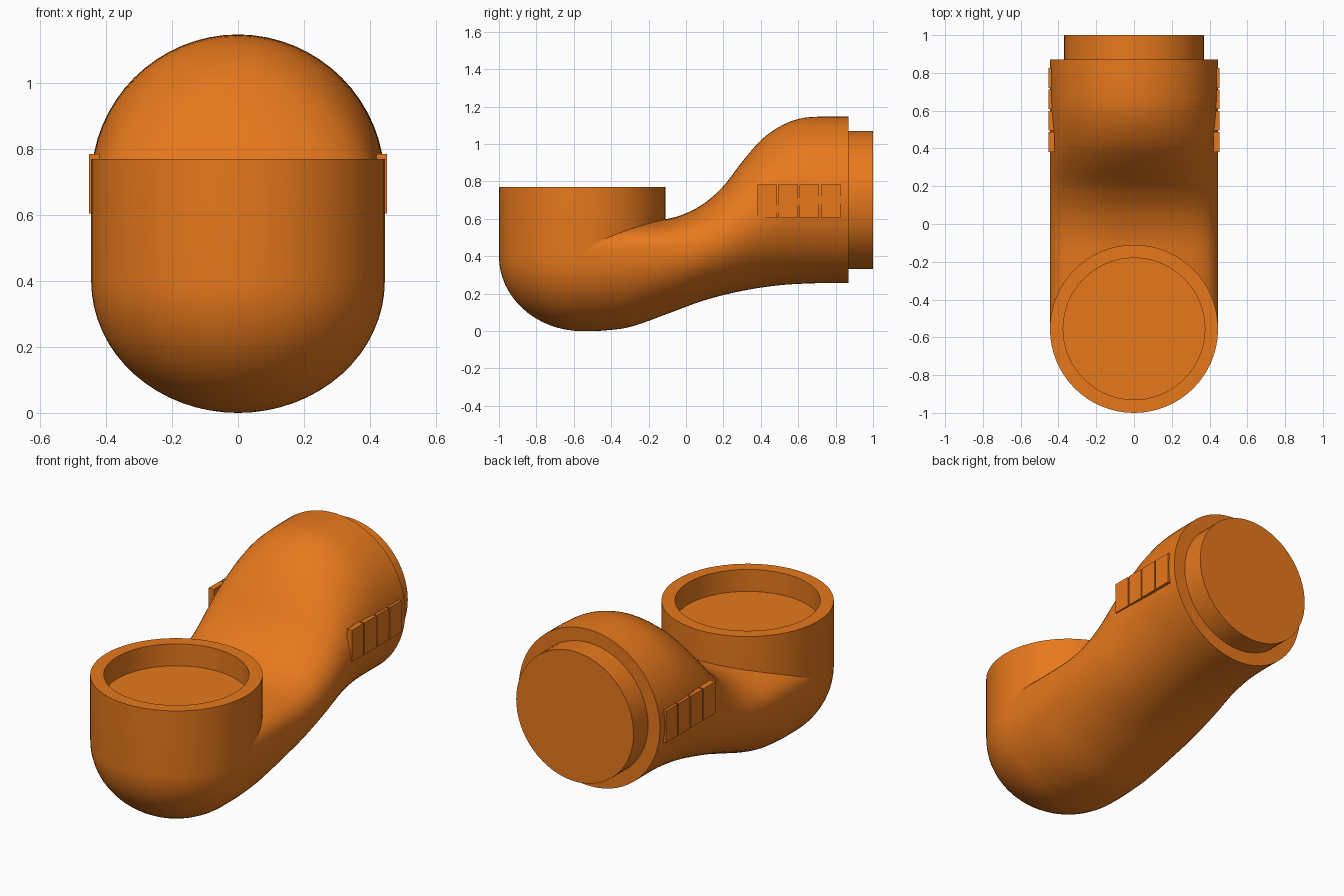
import bpy, bmesh, math
from mathutils import Matrix

if "Cube" in bpy.data.objects:
    bpy.data.objects.remove(bpy.data.objects["Cube"])

R = 0.445          # outer tube radius
CUP_Y = -0.555     # axis of the upright cup
SEG = 64

orange = bpy.data.materials.new("orange_paint")
orange.diffuse_color = (0.8, 0.19, 0.012, 1)
orange.use_nodes = True
orange.node_tree.nodes["Principled BSDF"].inputs["Base Color"].default_value = orange.diffuse_color


def finish(name, bm, angle=35):
    bmesh.ops.recalc_face_normals(bm, faces=bm.faces)
    mesh = bpy.data.meshes.new(name)
    bm.to_mesh(mesh)
    bm.free()
    mesh.materials.append(orange)
    obj = bpy.data.objects.new(name, mesh)
    bpy.context.collection.objects.link(obj)
    bpy.ops.object.select_all(action='DESELECT')
    obj.select_set(True)
    bpy.context.view_layer.objects.active = obj
    bpy.ops.object.shade_smooth_by_angle(angle=math.radians(angle))
    return obj


def loft(name, rings):
    """Skin a list of equal-length point rings and cap both ends."""
    bm = bmesh.new()
    rows = [[bm.verts.new(p) for p in ring] for ring in rings]
    n = len(rows[0])
    for a, b in zip(rows, rows[1:]):
        for i in range(n):
            j = (i + 1) % n
            bm.faces.new((a[i], a[j], b[j], b[i]))
    bm.faces.new(rows[0])
    bm.faces.new(rows[-1])
    return finish(name, bm)


def circle(r, place):
    return [place(r * math.cos(2 * math.pi * i / SEG), r * math.sin(2 * math.pi * i / SEG))
            for i in range(SEG)]


def curve(keys, y):
    """Smooth cubic interpolation through (y, z) keys."""
    k = max(i for i in range(len(keys) - 1) if keys[i][0] <= y or i == 0)

    def slope(i):
        a, b = keys[max(i - 1, 0)], keys[min(i + 1, len(keys) - 1)]
        return (b[1] - a[1]) / (b[0] - a[0])
    (y0, z0), (y1, z1) = keys[k], keys[k + 1]
    h = y1 - y0
    t = (y - y0) / h
    return ((2*t**3 - 3*t*t + 1) * z0 + (t**3 - 2*t*t + t) * h * slope(k)
            + (3*t*t - 2*t**3) * z1 + (t**3 - t*t) * h * slope(k + 1))


# Cup: squashed dome bottom, straight wall, lip and recess
profile = [(R * math.sin(a), 0.4 - 0.4 * math.cos(a))
           for a in (math.pi / 2 * i / 16 for i in range(17))]
profile[0] = (0.004, 0)
profile += [(R, 0.77), (0.375, 0.77), (0.375, 0.645)]
loft("socket_cup", [circle(r, lambda u, v, z=z: (u, CUP_Y + v, z)) for r, z in profile])

# Arm: side-view outlines of bottom, widest line and top
bottom = [(CUP_Y, 0), (-0.45, 0.002), (-0.3, 0.022), (-0.1, 0.092), (0.1, 0.165),
          (0.3, 0.215), (0.5, 0.245), (0.7, 0.256), (0.87, 0.256)]
middle = [(CUP_Y, 0.4), (-0.3, 0.40), (0, 0.42), (0.2, 0.49), (0.4, 0.61),
          (0.6, 0.69), (0.75, 0.701), (0.87, 0.701)]
top = [(CUP_Y, 0.585), (-0.3, 0.585), (-0.1, 0.6), (0, 0.63), (0.1, 0.685), (0.2, 0.775),
       (0.3, 0.905), (0.4, 1.02), (0.5, 1.093), (0.6, 1.134), (0.7, 1.146), (0.87, 1.146)]
squareness = [(CUP_Y, 3.2), (-0.2, 3.0), (0.1, 2.4), (0.4, 2), (0.87, 2)]

rings = []
for s in range(49):
    y = CUP_Y + (0.87 - CUP_Y) * s / 48
    zb, zm, zt, e = (curve(k, y) for k in (bottom, middle, top, squareness))
    ring = []
    for i in range(SEG):
        c, sn = math.cos(2 * math.pi * i / SEG), math.sin(2 * math.pi * i / SEG)
        if sn >= 0:     # upper half, flatter near the cup
            x = R * math.copysign(abs(c) ** (2 / e), c)
            z = zm + (zt - zm) * sn ** (2 / e)
        else:
            x, z = R * c, zm + (zm - zb) * sn
        ring.append((x, y, z))
    rings.append(ring)
loft("arm_tube", rings)

# Spigot at the rear end
loft("rear_spigot", [circle(0.37, lambda u, v, y=y: (u, y, 0.701 + v)) for y in (0.85, 1.0)])

# Four blank raised pads on each side
for side, label in ((1, "right"), (-1, "left")):
    bm = bmesh.new()
    for i in range(4):
        place = Matrix.Translation((side * 0.436, 0.434 + i * 0.113, 0.695))
        bmesh.ops.create_cube(bm, size=1,
                              matrix=place @ Matrix.Diagonal((0.032, 0.104, 0.18, 1)))
    finish("side_pads_" + label, bm)
